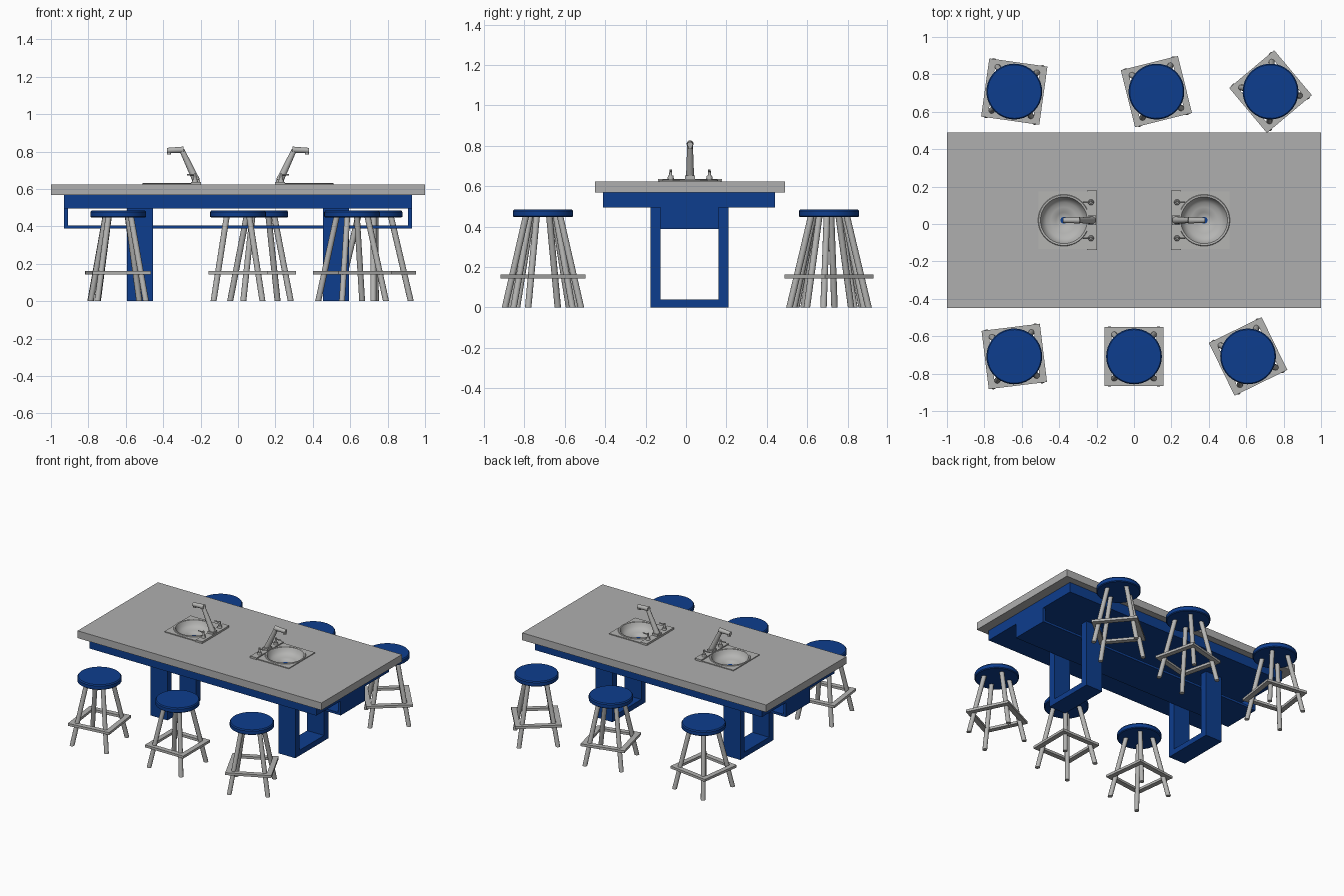
import bpy, bmesh, math
from mathutils import Vector, Matrix

if "Cube" in bpy.data.objects:
    bpy.data.objects.remove(bpy.data.objects["Cube"])


def mat(name, col):
    m = bpy.data.materials.new(name)
    m.diffuse_color = (*col, 1)
    m.use_nodes = True
    m.node_tree.nodes["Principled BSDF"].inputs["Base Color"].default_value = m.diffuse_color
    return m


BLUE = mat("blue laminate", (0.004, 0.047, 0.27))
GREY = mat("grey worktop", (0.43, 0.43, 0.43))
METAL = mat("brushed metal", (0.46, 0.46, 0.45))


def finish(name, bm, m, smooth=False, xf=None):
    if xf is not None:
        bm.transform(xf)
    bmesh.ops.recalc_face_normals(bm, faces=bm.faces)
    me = bpy.data.meshes.new(name)
    bm.to_mesh(me)
    bm.free()
    me.materials.append(m)
    ob = bpy.data.objects.new(name, me)
    bpy.context.collection.objects.link(ob)
    if smooth:
        bpy.ops.object.select_all(action='DESELECT')
        ob.select_set(True)
        bpy.context.view_layer.objects.active = ob
        bpy.ops.object.shade_smooth_by_angle(angle=math.radians(35))
    return ob


def add_box(bm, x0, x1, y0, y1, z0, z1):
    c = Vector(((x0 + x1) / 2, (y0 + y1) / 2, (z0 + z1) / 2))
    bmesh.ops.create_cube(bm, size=1, matrix=Matrix.Translation(c)
                          @ Matrix.Diagonal((x1 - x0, y1 - y0, z1 - z0, 1)))


def boxes(name, m, *dims, xf=None):
    bm = bmesh.new()
    for d in dims:
        add_box(bm, *d)
    return finish(name, bm, m, xf=xf)


def add_rod(bm, a, b, r0, r1, n=12):
    a, b = Vector(a), Vector(b)
    d = b - a
    rot = d.to_track_quat('Z', 'Y').to_matrix().to_4x4()
    bmesh.ops.create_cone(bm, cap_ends=True, segments=n, radius1=r0, radius2=r1,
                          depth=d.length, matrix=Matrix.Translation((a + b) / 2) @ rot)


def lathe(name, m, profile, n, xf, closed=True):
    bm = bmesh.new()
    vs = [bm.verts.new((r, 0, z)) for r, z in profile]
    es = [bm.edges.new(p) for p in zip(vs, vs[1:])]
    bmesh.ops.spin(bm, geom=vs + es, cent=(0, 0, 0), axis=(0, 0, 1),
                   angle=2 * math.pi, steps=n, use_duplicate=False)
    bmesh.ops.remove_doubles(bm, verts=bm.verts, dist=1e-5)
    return finish(name, bm, m, True, xf)


# Worktop and plates with round openings for the bowls
BOWL_X, MID_Y, R = 0.375, 0.02, 0.13


def cut(ob, cutters):
    for c in cutters:
        md = ob.modifiers.new("opening", 'BOOLEAN')
        md.operation = 'DIFFERENCE'
        md.solver = 'EXACT'
        md.object = c


cutters = []
for s in (-1, 1):
    bm = bmesh.new()
    add_rod(bm, (s * BOWL_X, MID_Y, 0.5), (s * BOWL_X, MID_Y, 0.7), R, R, 40)
    c = finish("bowl_cutter", bm, METAL)
    c.hide_render = True
    c.hide_viewport = True
    c.display_type = 'WIRE'
    cutters.append(c)

cut(boxes("worktop", GREY, (-1, 1, -0.45, 0.49, 0.569, 0.623)), cutters)

# Under-top board and the long open shelf below it
boxes("under_board", BLUE, (-0.93, 0.93, -0.41, 0.44, 0.495, 0.569))
boxes("open_shelf", BLUE,
      (-0.93, 0.93, -0.126, 0.16, 0.388, 0.405),
      (-0.93, -0.91, -0.126, 0.16, 0.405, 0.495),
      (0.91, 0.93, -0.126, 0.16, 0.405, 0.495))

# U-shaped leg frames
for s, n in ((-1, "left"), (1, "right")):
    x0, x1 = sorted((s * 0.455, s * 0.593))
    boxes(n + "_leg_frame", BLUE,
          (x0, x1, -0.176, -0.126, 0, 0.495),
          (x0, x1, 0.16, 0.21, 0, 0.495),
          (x0, x1, -0.126, 0.16, 0, 0.04))

# Sinks: local frame has the bowl at the origin and the tap towards +x
for i, (s, n) in enumerate(((-1, "left"), (1, "right"))):
    xf = Matrix.Translation((s * BOWL_X, MID_Y, 0))
    if s > 0:
        xf = xf @ Matrix.Rotation(math.pi, 4, 'Z')
    cut(boxes(n + "_sink_plate", METAL, (-0.135, 0.175, -0.153, 0.153, 0.621, 0.629), xf=xf),
        [cutters[i]])
    # bowl with rim, step and open drain
    lathe(n + "_bowl", METAL, [(0.138, 0.629), (0.135, 0.633), (0.125, 0.632), (0.12, 0.622),
                               (0.112, 0.604), (0.095, 0.59), (0.07, 0.582), (0.045, 0.578),
                               (0.04, 0.574), (0.018, 0.572)], 40, xf)
    # tap base plate
    boxes(n + "_tap_plate", METAL, (0.125, 0.178, -0.158, 0.158, 0.623, 0.637), xf=xf)
    # tap: pedestal, leaning arm, spout and nozzle
    bm = bmesh.new()
    add_box(bm, 0.128, 0.172, -0.025, 0.025, 0.637, 0.652)
    add_rod(bm, (0.152, 0, 0.645), (0.075, 0, 0.808), 0.02, 0.014, 16)
    add_rod(bm, (0.085, 0, 0.81), (-0.005, 0, 0.806), 0.017, 0.014, 16)
    add_rod(bm, (0.006, 0, 0.808), (0.006, 0, 0.785), 0.011, 0.011, 16)
    finish(n + "_tap", bm, METAL, True, xf)
    # two tap handles
    bm = bmesh.new()
    for y in (-0.096, 0.096):
        add_rod(bm, (0.145, y, 0.637), (0.145, y, 0.652), 0.016, 0.013)
        add_rod(bm, (0.145, y, 0.652), (0.145, y, 0.684), 0.008, 0.006)
        add_rod(bm, (0.15, y, 0.674), (0.103, y, 0.676), 0.005, 0.004, 8)
    finish(n + "_tap_handles", bm, METAL, True, xf)

# Stools: position and turn in degrees
STOOLS = [(-0.64, 0.708, -8), (0.12, 0.708, 14), (0.73, 0.708, 40),
          (-0.64, -0.708, 7), (0, -0.708, 0), (0.61, -0.708, 26)]
for k, (x, y, a) in enumerate(STOOLS, 1):
    xf = Matrix.Translation((x, y, 0)) @ Matrix.Rotation(math.radians(a), 4, 'Z')
    lathe(f"stool_{k}_seat", BLUE, [(0, 0.447), (0.143, 0.447), (0.149, 0.452), (0.149, 0.477),
                                    (0.143, 0.485), (0, 0.486)], 40, xf)
    # splayed legs, trimmed flat at the floor
    bm = bmesh.new()
    for sx in (-1, 1):
        for sy in (-1, 1):
            add_rod(bm, (sx * 0.134, sy * 0.149, -0.02), (sx * 0.06, sy * 0.064, 0.455),
                    0.016, 0.016)
    cutres = bmesh.ops.bisect_plane(bm, geom=bm.verts[:] + bm.edges[:] + bm.faces[:],
                                    plane_co=(0, 0, 0), plane_no=(0, 0, 1), clear_inner=True)
    bmesh.ops.holes_fill(bm, edges=[e for e in bm.edges if e.is_boundary])
    finish(f"stool_{k}_legs", bm, METAL, True, xf)
    # square foot rest of four flat bars
    o, w = 0.157, 0.036
    boxes(f"stool_{k}_foot_rest", METAL,
          (-o, o, -o, -o + w, 0.144, 0.162), (-o, o, o - w, o, 0.144, 0.162),
          (-o, -o + w, -o + w, o - w, 0.144, 0.162),
          (o - w, o, -o + w, o - w, 0.144, 0.162), xf=xf)
